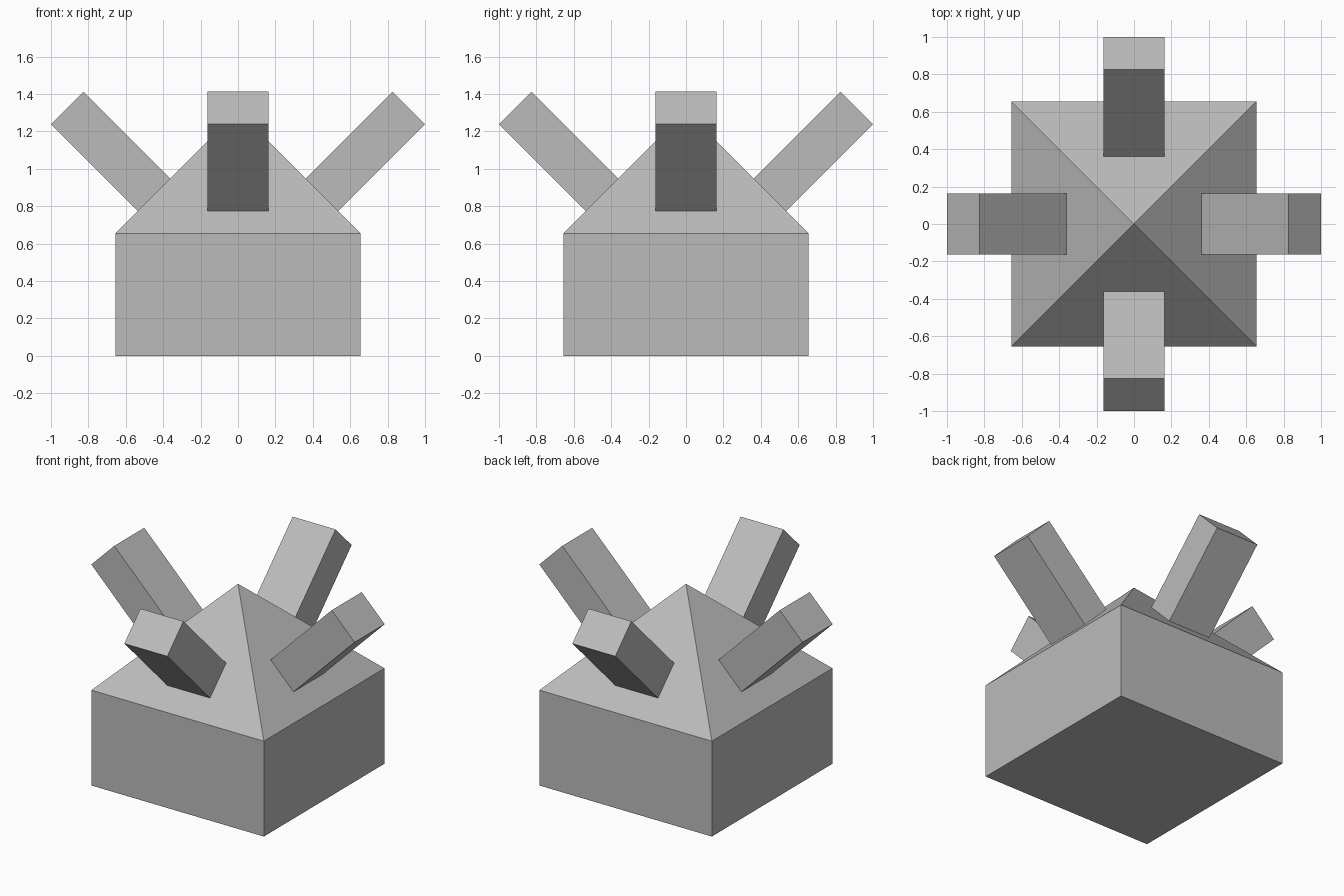
import bpy, bmesh, math
from mathutils import Matrix

if "Cube" in bpy.data.objects:
    bpy.data.objects.remove(bpy.data.objects["Cube"])

grey = bpy.data.materials.new("plain_grey")
grey.diffuse_color = (0.5, 0.5, 0.5, 1)
grey.use_nodes = True
grey.node_tree.nodes["Principled BSDF"].inputs["Base Color"].default_value = grey.diffuse_color

H = 0.655      # half width of the body, also its wall height and roof rise
W = 0.163      # half width of an arm


def make_object(name, verts, faces):
    mesh = bpy.data.meshes.new(name)
    mesh.from_pydata(verts, [], faces)
    bm = bmesh.new()
    bm.from_mesh(mesh)
    bmesh.ops.recalc_face_normals(bm, faces=bm.faces)
    bm.to_mesh(mesh)
    bm.free()
    mesh.materials.append(grey)
    obj = bpy.data.objects.new(name, mesh)
    bpy.context.collection.objects.link(obj)
    return obj


# Body: square block with a pyramid roof
corners = [(-H, -H), (H, -H), (H, H), (-H, H)]
verts = [(x, y, z) for z in (0, H) for x, y in corners] + [(0, 0, 2 * H)]
faces = [(0, 1, 2, 3)]
for i in range(4):
    j = (i + 1) % 4
    faces += [(i, j, j + 4, i + 4), (i + 4, j + 4, 8)]
make_object("body", verts, faces)

# Arms: slanted bars standing square on each roof slope
profile = [(0.362, 0.948), (0.536, 0.774), (1.0, 1.238), (0.826, 1.412)]
for k, side in enumerate(("right", "back", "left", "front")):
    verts = [(x, y, z) for y in (-W, W) for x, z in profile]
    faces = [(0, 1, 2, 3), (4, 5, 6, 7)]
    faces += [(i, (i + 1) % 4, (i + 1) % 4 + 4, i + 4) for i in range(4)]
    arm = make_object(side + "_arm", verts, faces)
    arm.data.transform(Matrix.Rotation(k * math.pi / 2, 4, 'Z'))
